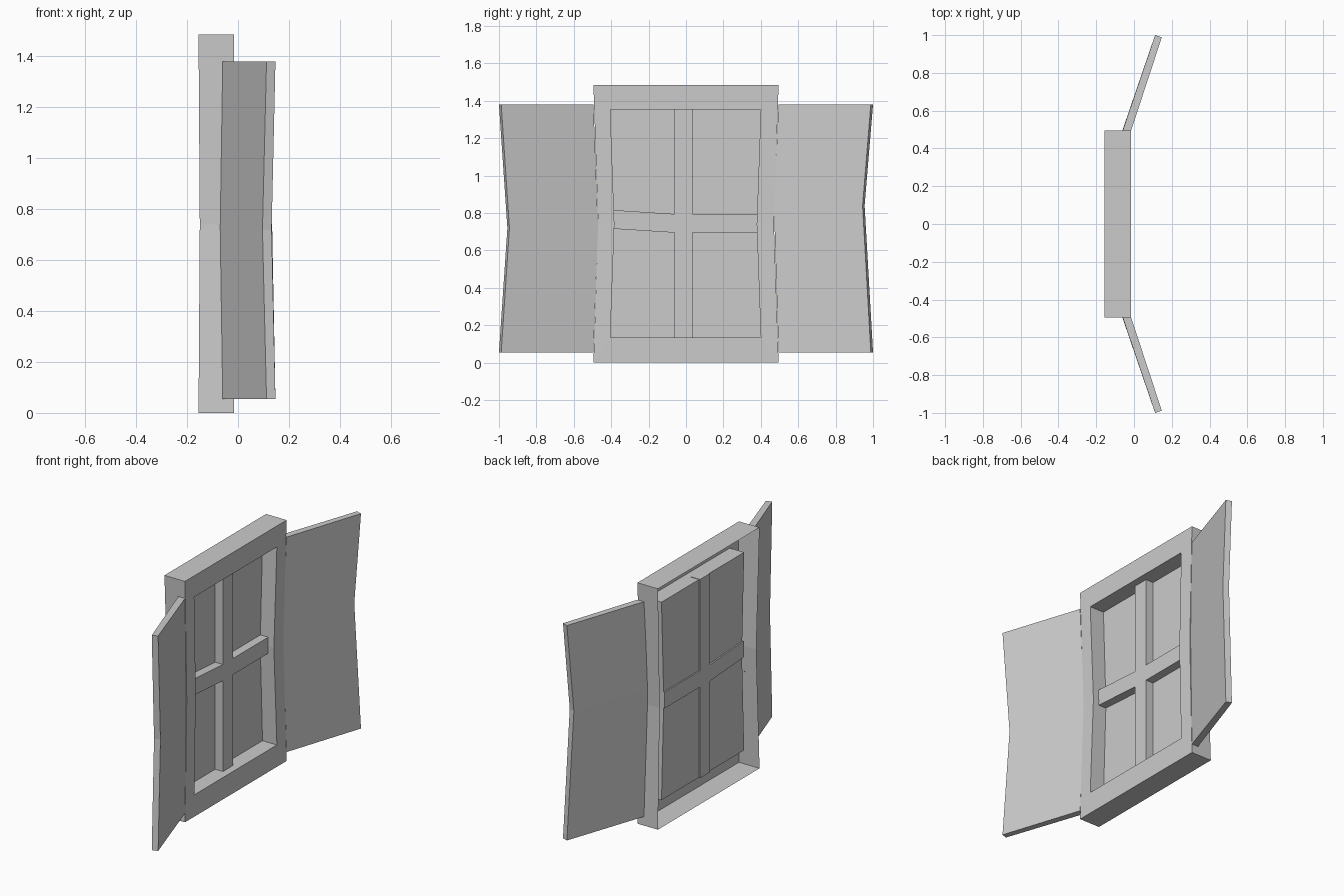
import bpy, bmesh

cube = bpy.data.objects.get("Cube")
if cube:
    bpy.data.objects.remove(cube, do_unlink=True)

# One plain grey for every part
grey = bpy.data.materials.new("painted_grey")
grey.use_nodes = True
colour = (0.6, 0.6, 0.6, 1)
grey.diffuse_color = colour
grey.node_tree.nodes["Principled BSDF"].inputs["Base Color"].default_value = colour

MID = 0.74  # height of the pinched waist


def loft(name, loops, closed_ends=(True, True)):
    """Bridge equal-length loops of points into a flat-shaded object."""
    bm = bmesh.new()
    rings = [[bm.verts.new(p) for p in loop] for loop in loops]
    n = len(rings[0])
    for a, b in zip(rings, rings[1:]):
        for i in range(n):
            j = (i + 1) % n
            bm.faces.new((a[i], a[j], b[j], b[i]))
    for ring, wanted in zip((rings[0], rings[-1]), closed_ends):
        if wanted:
            bm.faces.new(ring)
    bmesh.ops.recalc_face_normals(bm, faces=bm.faces)
    mesh = bpy.data.meshes.new(name)
    bm.to_mesh(mesh)
    bm.free()
    mesh.materials.append(grey)
    obj = bpy.data.objects.new(name, mesh)
    bpy.context.collection.objects.link(obj)
    return obj


def waisted(x, x_mid, left, right, pinch, low, high):
    """Upright six-point outline, pinched at mid height."""
    return [(x, left, low), (x, right, low), (x_mid, right - pinch, MID),
            (x, right, high), (x, left, high), (x_mid, left + pinch, MID)]


# Frame: outer walls, front ring, opening walls and pane; hollow from behind
FRONT, BACK, PANE = -0.015, -0.155, -0.113
loft("window_frame", [
    waisted(BACK, -0.15, -0.495, 0.495, 0.025, 0, 1.485),
    waisted(FRONT, -0.02, -0.495, 0.495, 0.025, 0, 1.485),
    waisted(FRONT, -0.02, -0.405, 0.4, 0.022, 0.135, 1.355),
    waisted(PANE, PANE, -0.405, 0.4, 0.022, 0.135, 1.355),
], (False, True))

# Glazing bars, just proud of the pane on its rear side
BAR_FRONT, BAR_BACK = -0.06, -0.121


def bar_section(y, z, dy, dz):
    return [(BAR_FRONT, y - dy, z - dz), (BAR_FRONT, y + dy, z + dz),
            (BAR_BACK, y + dy, z + dz), (BAR_BACK, y - dy, z - dz)]


loft("vertical_bar", [bar_section(-0.013, z, 0.048, 0) for z in (0.133, 1.358)])
loft("horizontal_bar", [bar_section(y, z, 0, 0.05)
                        for y, z in ((-0.39, 0.766), (-0.06, 0.745), (0.38, 0.745))])

# Shutters: angled boards swung outward, pinched at mid height
TOP_PLAN = [(-0.06, 0.495), (-0.015, 0.495), (0.147, 0.988), (0.112, 1.0)]
MID_PLAN = [(-0.07, 0.47), (-0.025, 0.47), (0.132, 0.944), (0.096, 0.955)]
for side, name, waist in ((-1, "right_shutter", 0.72), (1, "left_shutter", 0.84)):
    loft(name, [[(x, side * y, z) for x, y in plan]
                for plan, z in ((TOP_PLAN, 0.055), (MID_PLAN, waist), (TOP_PLAN, 1.38))])
